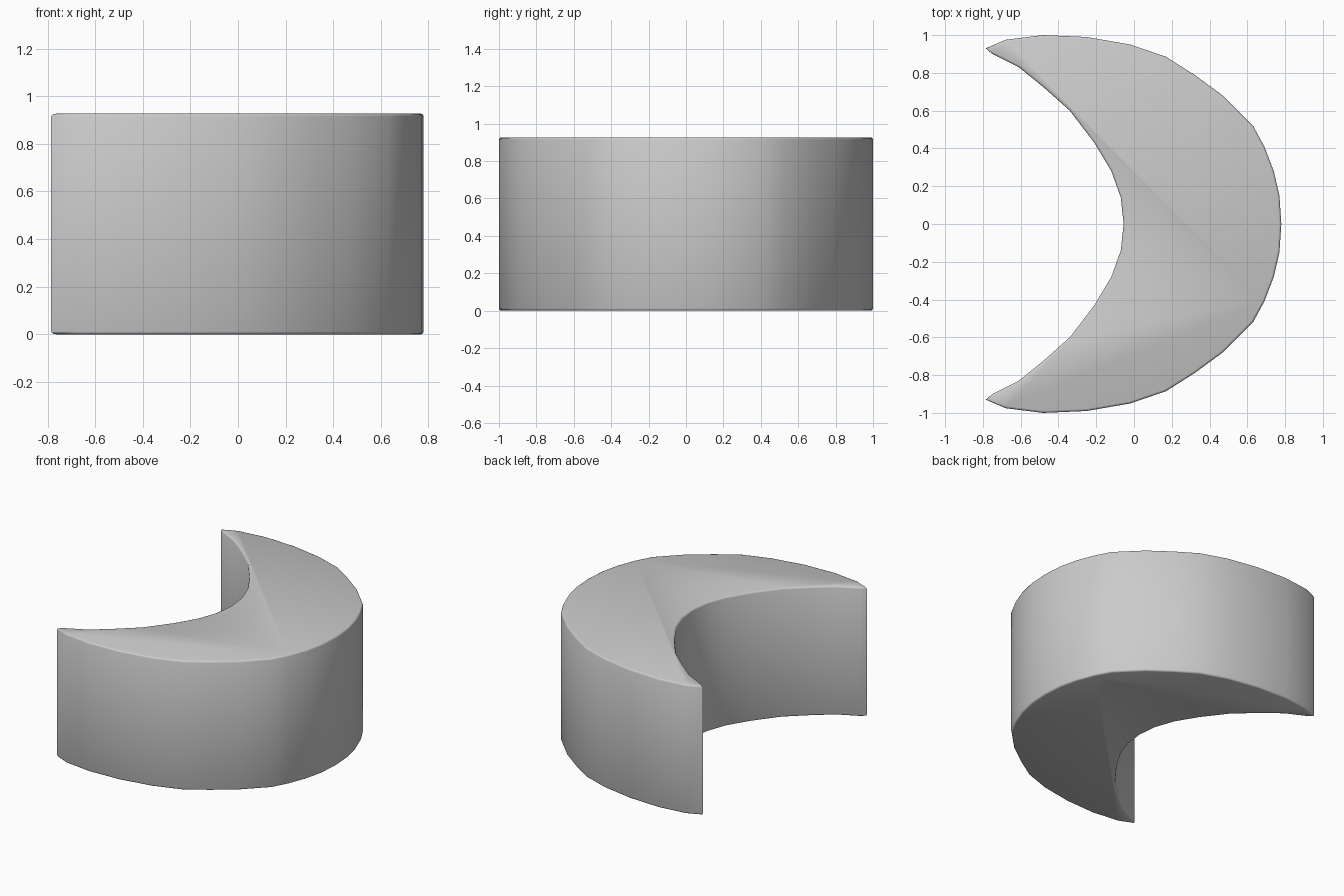
import bpy, bmesh

if "Cube" in bpy.data.objects:
    bpy.data.objects.remove(bpy.data.objects["Cube"])

HEIGHT = 0.927

# Half outline of the crescent (y >= 0): outer arc to the tip, then back along the inner arc
half = [(0.78, 0), (0.77, 0.15), (0.74, 0.28), (0.69, 0.41), (0.63, 0.52), (0.47, 0.68),
        (0.32, 0.79), (0.17, 0.885), (-0.02, 0.95), (-0.25, 0.99), (-0.48, 1.0),
        (-0.68, 0.975), (-0.785, 0.93), (-0.75, 0.9), (-0.61, 0.83), (-0.48, 0.725),
        (-0.34, 0.6), (-0.21, 0.43), (-0.12, 0.28), (-0.07, 0.14), (-0.055, 0)]
outline = half + [(x, -y) for x, y in reversed(half[1:-1])]

# Extrude the crescent into a solid block
bm = bmesh.new()
base = bm.faces.new([bm.verts.new((x, y, 0)) for x, y in outline])
top = bmesh.ops.extrude_face_region(bm, geom=[base], use_keep_orig=True)
bmesh.ops.translate(bm, vec=(0, 0, HEIGHT),
                    verts=[g for g in top["geom"] if isinstance(g, bmesh.types.BMVert)])
bmesh.ops.recalc_face_normals(bm, faces=bm.faces)

# Soften the upper and lower rims
rims = [e for e in bm.edges if abs(e.verts[0].co.z - e.verts[1].co.z) < 1e-5]
bmesh.ops.bevel(bm, geom=rims, offset=0.012, segments=2, profile=0.5,
                affect='EDGES', clamp_overlap=True)
bmesh.ops.recalc_face_normals(bm, faces=bm.faces)

mesh = bpy.data.meshes.new("crescent_block")
bm.to_mesh(mesh)
bm.free()
block = bpy.data.objects.new("crescent_block", mesh)
bpy.context.collection.objects.link(block)

# Smooth shading with the sharp tips kept crisp
bpy.context.view_layer.objects.active = block
block.select_set(True)
bpy.ops.object.shade_smooth_by_angle(angle=1.0)
